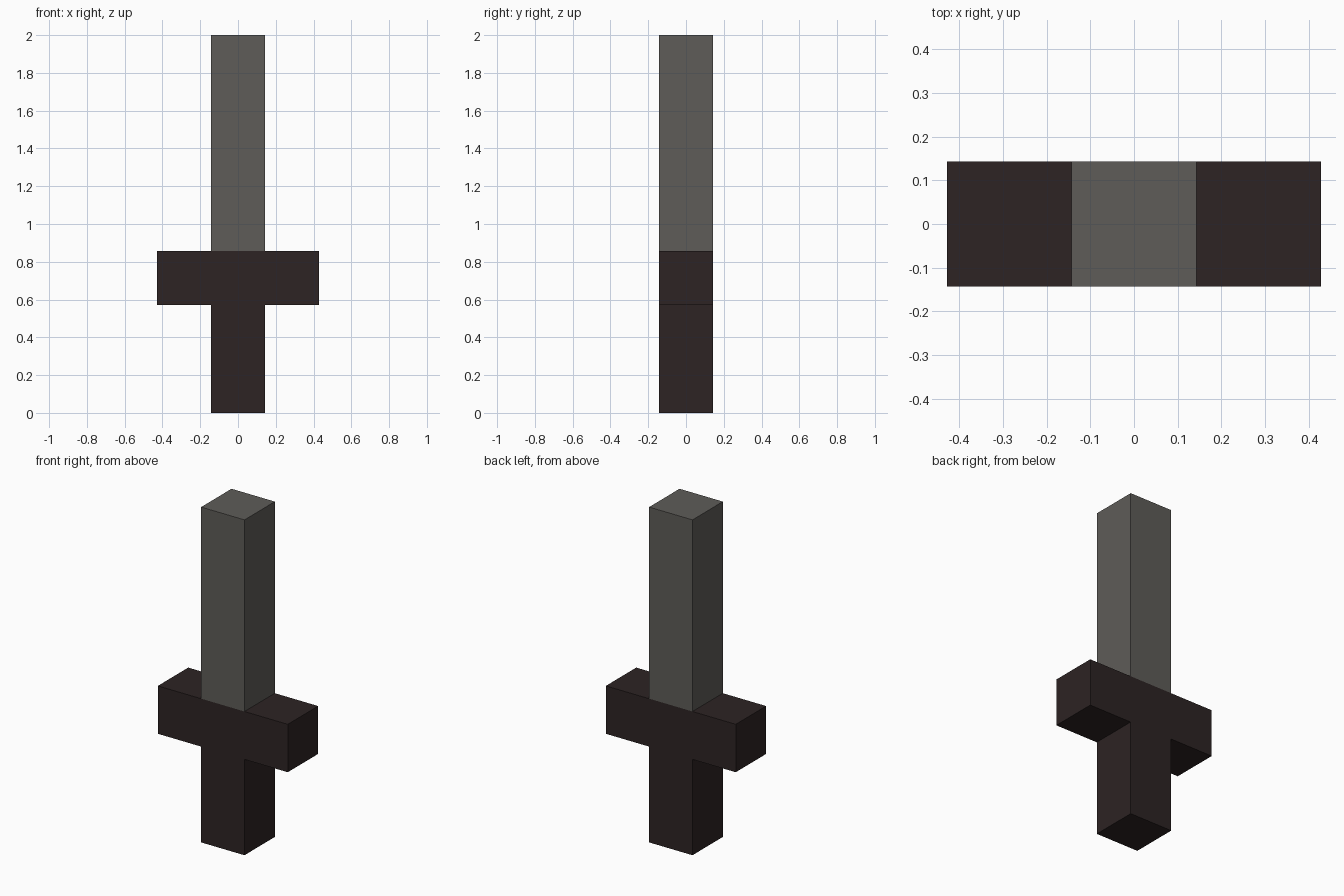
import bpy

# Remove the default cube
cube = bpy.data.objects.get("Cube")
if cube:
    bpy.data.objects.remove(cube, do_unlink=True)

U = 2 / 7  # side of one block; the sword is seven blocks tall


def make_material(name, rgb):
    mat = bpy.data.materials.new(name)
    mat.use_nodes = True
    color = (*rgb, 1.0)
    mat.diffuse_color = color
    bsdf = mat.node_tree.nodes["Principled BSDF"]
    bsdf.inputs["Base Color"].default_value = color
    bsdf.inputs["Roughness"].default_value = 0.8
    return mat


def block(name, width, bottom, height, mat):
    """Box one block deep, centred on x and y; sizes are in blocks."""
    bpy.ops.mesh.primitive_cube_add(size=1, location=(0, 0, (bottom + height / 2) * U))
    obj = bpy.context.object
    obj.name = obj.data.name = name
    obj.scale = (width * U, U, height * U)
    bpy.ops.object.transform_apply(location=False, rotation=False, scale=True)
    obj.data.materials.append(mat)
    return obj


steel = make_material("dull_steel_grey", (0.112, 0.107, 0.098))
leather = make_material("dark_brown", (0.026, 0.017, 0.017))

# Handle, crossguard and blade stacked upward
block("handle", 1, 0, 2, leather)
block("crossguard", 3, 2, 1, leather)
block("blade", 1, 3, 4, steel)
